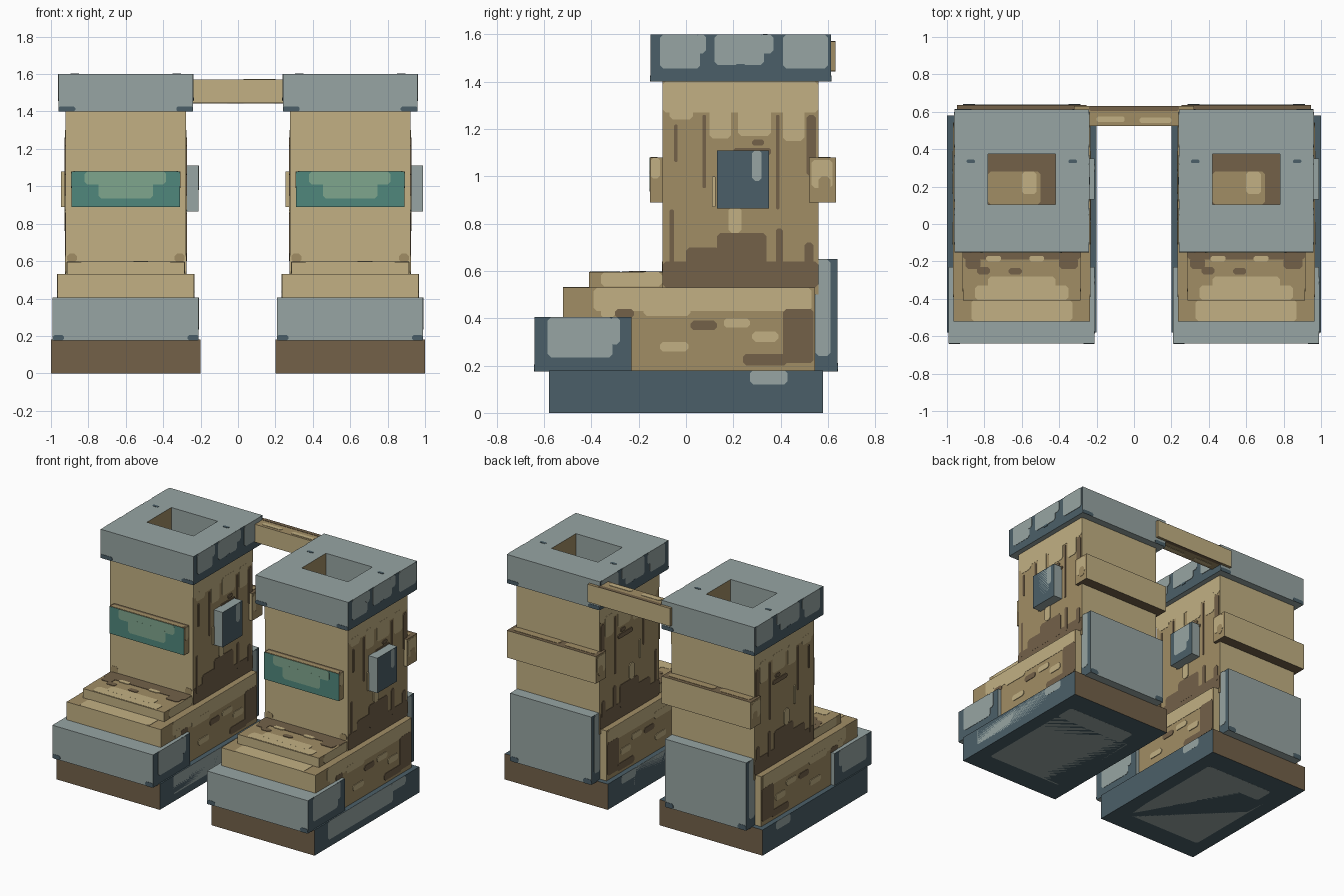
import bpy
import bmesh

cube = bpy.data.objects.get("Cube")
if cube:
    bpy.data.objects.remove(cube)


def srgb(c):
    c /= 255
    return c / 12.92 if c <= 0.04045 else ((c + 0.055) / 1.055) ** 2.4


# Palette
PALETTE = [("light_steel", (151, 165, 163)), ("dark_steel", (75, 95, 104)),
           ("light_tan", (194, 176, 131)), ("mid_tan", (161, 141, 101)),
           ("dark_brown", (115, 97, 73)), ("dark_teal", (80, 135, 124)),
           ("light_teal", (127, 166, 141))]
STEEL, DARK, TAN, MID, BROWN, TEAL, MINT = range(7)
MATS = []
for mat_name, rgb in PALETTE:
    m = bpy.data.materials.new(mat_name)
    col = (*[srgb(c) for c in rgb], 1)
    m.diffuse_color = col
    m.use_nodes = True
    bsdf = m.node_tree.nodes["Principled BSDF"]
    bsdf.inputs["Base Color"].default_value = col
    bsdf.inputs["Roughness"].default_value = 0.9
    MATS.append(m)


def finish(bm, name, dx):
    bmesh.ops.recalc_face_normals(bm, faces=bm.faces)
    me = bpy.data.meshes.new(name)
    bm.to_mesh(me)
    bm.free()
    for mat in MATS:
        me.materials.append(mat)
    ob = bpy.data.objects.new(name, me)
    ob.location.x = dx
    bpy.context.collection.objects.link(ob)
    return ob


def box(name, dx, xs, ys, zs, cols):
    """Box whose faces are coloured by the axis they face (x, y, z)."""
    bm = bmesh.new()
    bmesh.ops.create_cube(bm, size=1)
    for v in bm.verts:
        v.co = [r[0] if c < 0 else r[1] for c, r in zip(v.co, (xs, ys, zs))]
    bm.normal_update()
    for f in bm.faces:
        f.material_index = cols[max(range(3), key=lambda i: abs(f.normal[i]))]
    return finish(bm, name, dx)


def paint(name, dx, axis, planes, patches):
    """Thin chamfered plates (u0, v0, u1, v1, colour) on the given planes."""
    bm = bmesh.new()
    for plane, sign in planes:
        for i, (u0, v0, u1, v1, col) in enumerate(patches):
            c = min(0.014, 0.3 * min(u1 - u0, v1 - v0))
            outline = [(u0 + c, v0), (u1 - c, v0), (u1, v0 + c), (u1, v1 - c),
                       (u1 - c, v1), (u0 + c, v1), (u0, v1 - c), (u0, v0 + c)]
            rings = []
            for d in (-0.001, 0.002 + 0.0003 * i):
                ring = []
                for p in outline:
                    co = list(p)
                    co.insert(axis, plane + sign * d)
                    ring.append(bm.verts.new(co))
                rings.append(ring)
            a, b = rings
            faces = [bm.faces.new(a), bm.faces.new(b)]
            faces += [bm.faces.new((a[k - 1], a[k], b[k], b[k - 1])) for k in range(8)]
            for f in faces:
                f.material_index = col
    return finish(bm, name, dx)


def collar(name, dx):
    """Square ring with a rectangular opening."""
    bm = bmesh.new()
    loops = []
    for x, y0, y1 in ((0.36, -0.15, 0.612), (0.18, 0.105, 0.375)):
        for z in (1.4, 1.6):
            loops.append([bm.verts.new((a, b, z)) for a, b in
                          ((-x, y0), (x, y0), (x, y1), (-x, y1))])
    ob, ot, ib, it = loops
    for p, q, side, cx in ((ob, ot, True, DARK), (it, ib, True, MID),
                           (ot, it, False, STEEL), (ib, ob, False, STEEL)):
        for k in range(4):
            f = bm.faces.new((p[k - 1], p[k], q[k], q[k - 1]))
            f.material_index = cx if side and k in (0, 2) else STEEL
    return finish(bm, name, dx)


def both(x):
    return [(-x, -1), (x, 1)]


# Side paint patterns, in (y, z)
SHAFT_SIDE = [
    (-0.10, 1.27, 0.56, 1.40, TAN), (-0.07, 1.24, 0.03, 1.30, TAN),
    (0.10, 1.16, 0.19, 1.30, TAN), (0.22, 1.17, 0.36, 1.30, TAN),
    (0.41, 1.15, 0.50, 1.30, TAN), (-0.10, 0.53, 0.56, 0.64, BROWN),
    (0.00, 0.60, 0.14, 0.70, BROWN), (0.13, 0.60, 0.34, 0.76, BROWN),
    (0.38, 0.60, 0.41, 0.78, BROWN), (0.50, 0.60, 0.54, 0.72, BROWN),
    (-0.07, 0.60, -0.05, 0.86, BROWN), (0.07, 0.95, 0.085, 1.26, BROWN),
    (0.38, 0.86, 0.395, 1.26, BROWN), (0.51, 1.00, 0.55, 1.26, BROWN),
    (-0.05, 1.06, -0.035, 1.22, BROWN), (0.20, 1.09, 0.36, 1.12, BROWN),
    (0.28, 1.13, 0.33, 1.155, BROWN), (0.18, 0.76, 0.235, 0.87, TAN),
    (0.11, 0.87, 0.125, 1.00, TAN)]
FOOT_SIDE = [
    (-0.39, 0.43, 0.53, 0.53, TAN), (-0.36, 0.40, -0.30, 0.46, TAN),
    (-0.18, 0.41, 0.02, 0.46, TAN), (0.41, 0.21, 0.54, 0.44, BROWN),
    (-0.30, 0.40, -0.22, 0.44, BROWN), (0.24, 0.20, 0.43, 0.25, BROWN),
    (0.02, 0.35, 0.13, 0.39, BROWN), (0.16, 0.36, 0.27, 0.40, TAN),
    (0.28, 0.30, 0.39, 0.345, TAN), (-0.11, 0.26, 0.01, 0.30, TAN)]
COLLAR_SIDE = [
    (-0.11, 1.455, 0.06, 1.60, STEEL), (0.04, 1.52, 0.085, 1.60, STEEL),
    (0.12, 1.47, 0.33, 1.60, STEEL), (0.31, 1.52, 0.37, 1.60, STEEL),
    (0.41, 1.455, 0.60, 1.60, STEEL), (0.21, 1.46, 0.25, 1.475, DARK)]
SOLE_SIDE = [(-0.43, 0.05, 0.29, 0.18, STEEL), (0.27, 0.12, 0.43, 0.18, STEEL)]
TOE_SIDE = [(-0.585, 0.235, -0.31, 0.405, STEEL), (-0.32, 0.29, -0.28, 0.405, STEEL)]
LEDGE_SIDE = [(-0.36, 0.535, -0.10, 0.595, TAN)]
HEEL_SIDE = [(0.548, 0.24, 0.61, 0.65, STEEL)]
STRAP_SIDE = [(0.53, 0.95, 0.62, 1.07, TAN), (0.56, 0.93, 0.61, 1.0, MID)]

for side, dx in (("right", -0.6), ("left", 0.6)):
    def n(part):
        return f"{side}_{part}"

    # Sole
    box(n("sole"), dx, (-0.4, 0.4), (-0.58, 0.58), (0, 0.18), (DARK, BROWN, DARK))
    paint(n("sole_side_paint"), dx, 0, both(0.398), SOLE_SIDE)
    paint(n("sole_bottom_paint"), dx, 2, [(0.002, -1)],
          [(-0.30, -0.42, 0.30, 0.30, STEEL), (-0.24, 0.28, 0.30, 0.42, STEEL)])

    # Toe cap
    box(n("toe_cap"), dx, (-0.392, 0.39), (-0.64, -0.23), (0.175, 0.405), (DARK, STEEL, STEEL))
    paint(n("toe_cap_side_paint"), dx, 0, both(0.39), TOE_SIDE)
    paint(n("toe_cap_corners"), dx, 1, [(-0.64, -1)],
          [(-0.39, 0.175, -0.33, 0.205, DARK), (0.33, 0.175, 0.39, 0.205, DARK)])

    # Foot and the stepped ledge over it
    box(n("foot"), dx, (-0.365, 0.365), (-0.52, 0.545), (0.17, 0.53), (MID, TAN, MID))
    paint(n("foot_side_paint"), dx, 0, both(0.365), FOOT_SIDE)
    paint(n("foot_top_paint"), dx, 2, [(0.53, 1)], [(-0.27, -0.52, 0.27, -0.405, TAN)])
    box(n("ledge"), dx, (-0.315, 0.315), (-0.41, -0.09), (0.52, 0.595), (MID, TAN, MID))
    paint(n("ledge_side_paint"), dx, 0, both(0.315), LEDGE_SIDE)
    paint(n("ledge_top_paint"), dx, 2, [(0.595, 1)], [
        (-0.25, -0.405, 0.25, -0.33, TAN), (-0.18, -0.35, 0.18, -0.28, TAN),
        (-0.315, -0.19, 0.315, -0.10, BROWN), (-0.30, -0.24, -0.22, -0.18, BROWN),
        (-0.24, -0.27, -0.17, -0.23, BROWN), (-0.07, -0.27, 0.0, -0.235, BROWN),
        (0.20, -0.24, 0.30, -0.18, BROWN), (-0.19, -0.20, -0.11, -0.17, TAN),
        (0.04, -0.20, 0.12, -0.17, TAN)])

    # Shaft
    box(n("shaft"), dx, (-0.322, 0.322), (-0.10, 0.56), (0.5, 1.401), (MID, TAN, BROWN))
    paint(n("shaft_side_paint"), dx, 0, both(0.321), SHAFT_SIDE)
    paint(n("shaft_front_corners"), dx, 1, [(-0.10, -1)],
          [(-0.315, 0.595, -0.26, 0.64, MID), (0.26, 0.595, 0.315, 0.64, MID)])
    paint(n("shaft_inner_paint"), dx, 2, [(1.401, 1)],
          [(-0.18, 0.105, 0.10, 0.28, MID), (0.0, 0.16, 0.08, 0.28, TAN)])

    # Heel guard
    box(n("heel_guard"), dx, (-0.315, 0.315), (0.54, 0.64), (0.175, 0.65), (DARK, STEEL, STEEL))
    paint(n("heel_side_paint"), dx, 0, both(0.315), HEEL_SIDE)
    paint(n("heel_corners"), dx, 1, [(0.64, 1)],
          [(-0.315, 0.175, -0.25, 0.21, DARK), (0.25, 0.175, 0.315, 0.21, DARK)])

    # Straps
    box(n("front_strap"), dx, (-0.29, 0.29), (-0.153, -0.09), (0.89, 1.08), (MID, TEAL, BROWN))
    paint(n("front_strap_paint"), dx, 1, [(-0.153, -1)],
          [(-0.22, 1.01, 0.215, 1.08, MINT), (-0.145, 0.935, 0.145, 1.03, MINT)])
    paint(n("front_strap_top_paint"), dx, 2, [(1.08, 1)],
          [(-0.28, -0.15, 0.28, -0.12, MID)])
    paint(n("front_strap_side_paint"), dx, 0, both(0.29),
          [(-0.148, 0.99, -0.11, 1.08, TAN)])
    box(n("back_strap"), dx, (-0.345, 0.345), (0.52, 0.635), (0.89, 1.08), (MID, TAN, BROWN))
    paint(n("back_strap_side_paint"), dx, 0, both(0.345), STRAP_SIDE)
    paint(n("back_strap_top_paint"), dx, 2, [(1.08, 1)],
          [(-0.32, 0.56, -0.08, 0.61, MID), (-0.04, 0.56, 0.32, 0.61, MID)])

    # Side badge plate on the +x side of each shaft
    box(n("side_plate"), dx, (0.31, 0.39), (0.13, 0.35), (0.865, 1.11), (DARK, STEEL, STEEL))
    paint(n("side_plate_paint"), dx, 0, [(0.388, 1)],
          [(0.165, 0.925, 0.295, 1.11, STEEL), (0.28, 0.98, 0.32, 1.11, STEEL)])

    # Collar with opening
    collar(n("collar"), dx)
    paint(n("collar_side_paint"), dx, 0, both(0.36), COLLAR_SIDE)
    paint(n("collar_corners"), dx, 1, [(-0.15, -1), (0.612, 1)],
          [(-0.36, 1.4, -0.27, 1.427, DARK), (0.27, 1.4, 0.36, 1.427, DARK)])
    paint(n("collar_top_specks"), dx, 2, [(1.6, 1)],
          [(-0.295, 0.325, -0.25, 0.345, DARK), (0.25, 0.325, 0.295, 0.345, DARK)])

# Bar joining the two collars at the back
box("connecting_bar", 0, (-0.32, 0.32), (0.525, 0.632), (1.445, 1.57), (MID, TAN, MID))
paint("connecting_bar_paint", 0, 2, [(1.57, 1), (1.445, -1)],
      [(-0.24, 0.605, 0.24, 0.632, BROWN), (-0.2, 0.545, -0.05, 0.575, TAN),
       (0.03, 0.54, 0.2, 0.57, TAN)])
